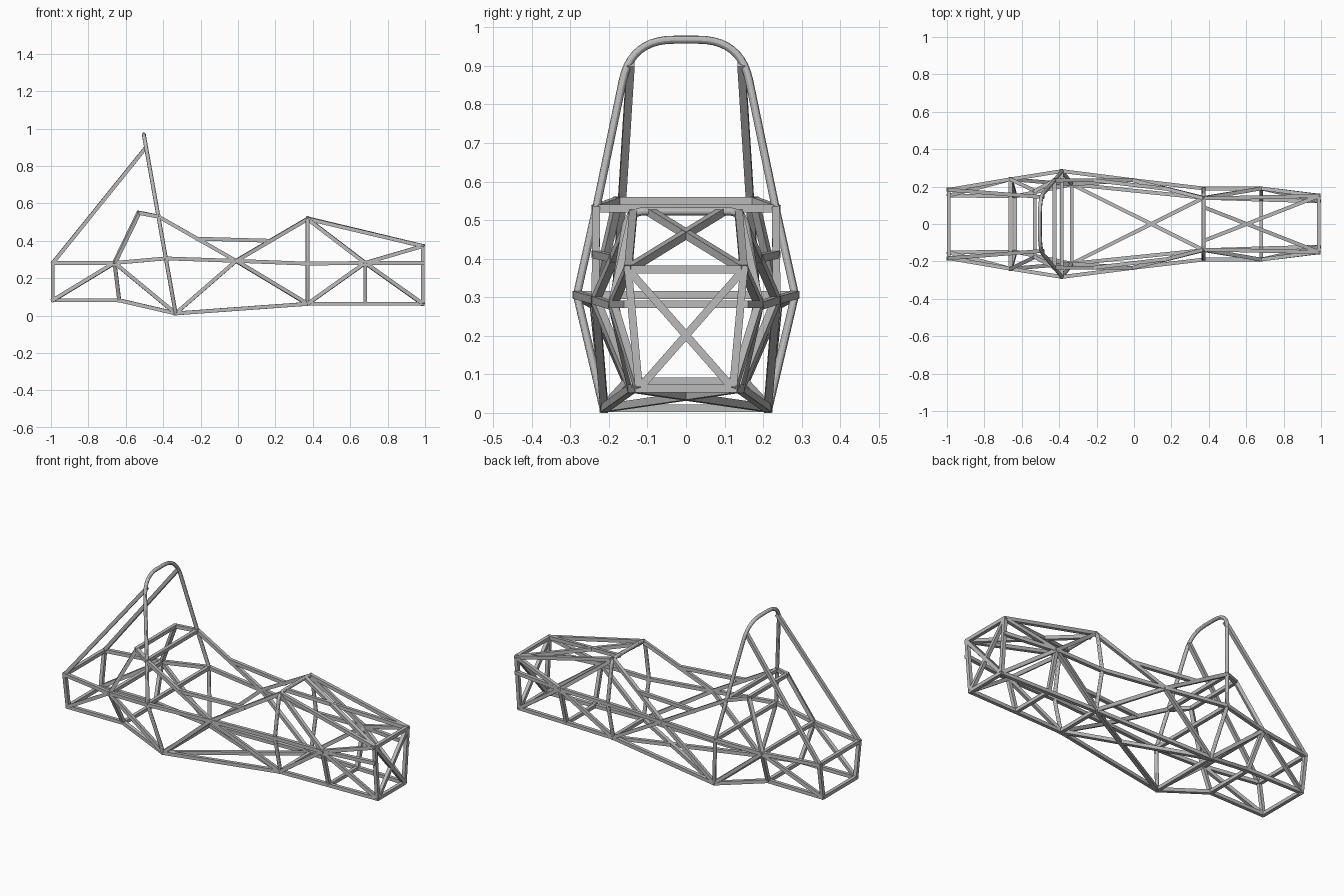
import bpy, bmesh
from mathutils import Vector, Matrix

if "Cube" in bpy.data.objects:
    bpy.data.objects.remove(bpy.data.objects["Cube"])

steel = bpy.data.materials.new("grey steel")
steel.use_nodes = True
GREY = (0.5, 0.5, 0.5, 1)
steel.diffuse_color = GREY
steel.node_tree.nodes["Principled BSDF"].inputs["Base Color"].default_value = GREY

TUBE = 0.02


def V(*p):
    return Vector(p)


def flip(p):
    return V(p.x, -p.y, p.z)


def beam(bm, a, b):
    """Square tube from a to b, with its sides kept level."""
    d = (b - a).normalized()
    ref = V(1, 0, 0) if abs(d.z) > 0.9 else V(0, 0, 1)
    side = d.cross(ref).normalized()
    up = side.cross(d)
    rot = Matrix((d, side, up)).transposed().to_4x4()
    size = Matrix.Diagonal(((b - a).length + TUBE * 0.7, TUBE, TUBE, 1))
    bmesh.ops.create_cube(bm, size=1, matrix=Matrix.Translation((a + b) / 2) @ rot @ size)


def frame(name, pairs, mirrored=True):
    bm = bmesh.new()
    for a, b in pairs:
        beam(bm, a, b)
        if mirrored:
            beam(bm, flip(a), flip(b))
    me = bpy.data.meshes.new(name)
    bm.to_mesh(me)
    bm.free()
    me.materials.append(steel)
    bpy.context.collection.objects.link(bpy.data.objects.new(name, me))


def rail(*pts):
    return list(zip(pts, pts[1:]))


def hoop(name, half, bend):
    """Round tube through half, mirrored, with the last corner rounded."""
    corner, leg = half[-1], half[-2]
    start = corner + (leg - corner).normalized() * bend
    end = V(corner.x, corner.y - bend, corner.z)
    n = 10
    arc = [start * (1 - t) ** 2 + corner * 2 * t * (1 - t) + end * t * t
           for t in (i / n for i in range(n + 1))]
    side = half[:-1] + arc
    path = side + [flip(p) for p in reversed(side)]
    cu = bpy.data.curves.new(name, "CURVE")
    cu.dimensions = "3D"
    cu.bevel_depth = TUBE * 0.53
    cu.bevel_resolution = 4
    cu.use_fill_caps = True
    sp = cu.splines.new("POLY")
    sp.points.add(len(path) - 1)
    for pt, p in zip(sp.points, path):
        pt.co = (*p, 1)
    cu.materials.append(steel)
    ob = bpy.data.objects.new(name, cu)
    bpy.context.collection.objects.link(ob)
    bpy.ops.object.select_all(action="DESELECT")
    ob.select_set(True)
    bpy.context.view_layer.objects.active = ob
    bpy.ops.object.convert(target="MESH")
    bpy.ops.object.shade_smooth_by_angle()


def on_hoop(y, z):
    """Point on the leaning plane of the main hoop."""
    return V(-0.333 - 0.178 * (z - 0.01), y, z)


# Joints on the +y side, from nose to tail
nose_low, nose_mid, nose_top = V(.988, .122, .063), V(.988, .152, .282), V(.988, .15, .372)
bay_low, bay_mid = V(.68, .13, .063), V(.68, .19, .282)
dash_low, dash_mid, dash_top = V(.372, .14, .063), V(.372, .19, .278), V(.372, .137, .517)
side_mid = V(-.01, .235, .293)
hoop_low, hoop_mid, hoop_top = on_hoop(.212, .012), on_hoop(.283, .306), on_hoop(.233, .53)
brace_top = on_hoop(.144, .9)
seat_top = V(-.53, .177, .55)
rear_mid, rear_low = V(-.66, .239, .282), V(-.635, .148, .082)
tail_mid, tail_low = V(-.99, .183, .282), V(-.99, .152, .082)

# Round hoops
hoop("main_hoop", [on_hoop(.212, .004), hoop_mid, hoop_top, on_hoop(.142, .968)], .11)
hoop("front_hoop", [dash_low, dash_mid, V(.372, .15, .523)], .045)

# Long rails
frame("lower_rails", rail(nose_low, bay_low, dash_low, hoop_low, rear_low, tail_low))
frame("middle_rails", rail(nose_mid, bay_mid, dash_mid, side_mid, hoop_mid, rear_mid, tail_mid))
frame("upper_nose_rails", [(nose_top, dash_top)])

# Side bracing
frame("nose_side_braces", [(bay_mid, p) for p in (nose_top, nose_low, bay_low, dash_low, dash_top)])
frame("cockpit_side_braces", [(side_mid, p) for p in (dash_low, dash_top, hoop_low, hoop_top)])
frame("cockpit_top_bars", [(hoop_top.lerp(side_mid, .5), dash_top.lerp(side_mid, .52))])
frame("rear_side_braces", [(rear_mid, p) for p in (hoop_low, rear_low, tail_low)]
      + [(tail_mid, tail_low)])
frame("hoop_back_braces", [(brace_top, tail_mid)])
frame("seat_supports", rail(hoop_top, seat_top, rear_mid))

# Nose bulkhead
frame("bulkhead_posts", [(nose_low, nose_top)])
frame("bulkhead_cross", [(nose_low, flip(nose_top))])

# Flat crossed braces on the floor and nose top
frame("floor_cross", [(hoop_low, flip(dash_low))])
frame("nose_top_cross", [(V(.372, .09, .52), flip(nose_top))])

# Bars across the frame
across = (nose_low, nose_top, bay_low, dash_low, hoop_low, hoop_mid, hoop_top,
          seat_top, rear_mid, rear_low, tail_mid, tail_low)
frame("cross_bars", [(p, flip(p)) for p in across], mirrored=False)
